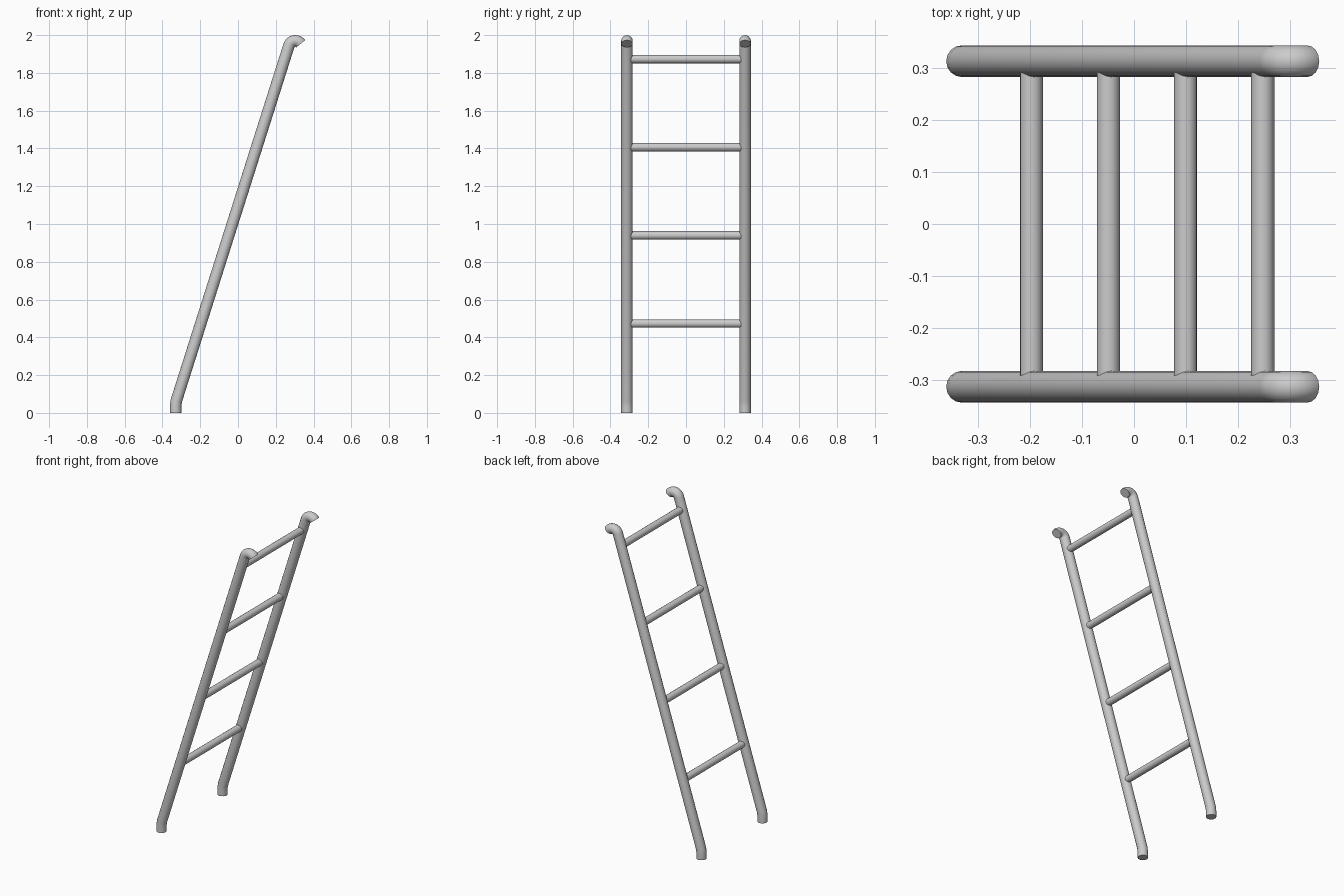
import bpy
import math

if "Cube" in bpy.data.objects:
    bpy.data.objects.remove(bpy.data.objects["Cube"])

RAIL_R, RUNG_R, RAIL_Y = 0.0305, 0.0222, 0.3125
LEAN = 0.148 / 0.4667          # x gained per unit of height


def lean_x(z):
    return -0.197 + (z - 0.473) * LEAN


def tube(name, points, radius):
    """Capped round tube swept along a point path, converted to a mesh."""
    curve = bpy.data.curves.new(name, 'CURVE')
    curve.dimensions = '3D'
    curve.bevel_depth = radius
    curve.bevel_resolution = 6
    curve.use_fill_caps = True
    spline = curve.splines.new('POLY')
    spline.points.add(len(points) - 1)
    for p, co in zip(spline.points, points):
        p.co = (*co, 1)
    obj = bpy.data.objects.new(name, curve)
    bpy.context.collection.objects.link(obj)
    bpy.ops.object.select_all(action='DESELECT')
    obj.select_set(True)
    bpy.context.view_layer.objects.active = obj
    bpy.ops.object.convert(target='MESH')
    bpy.ops.object.shade_smooth_by_angle(angle=math.radians(40))
    return bpy.context.object


# Rail path: upright foot, leaning shaft, hooked top
path = [(-0.33, 0.0), (-0.33, 0.04), (lean_x(0.065), 0.065)]
cx, cz, r = 0.303, 1.9345, 0.035
start, end = 180 - math.degrees(math.atan(LEAN)), 34
for i in range(13):
    a = math.radians(start + (end - start) * i / 12)
    path.append((cx + r * math.cos(a), cz + r * math.sin(a)))

# Side rails
for side, y in (("front", -RAIL_Y), ("back", RAIL_Y)):
    tube(f"{side}_rail", [(x, y, z) for x, z in path], RAIL_R)

# Rungs, ends buried in the rails
for i in range(4):
    z = 0.473 + i * 0.4667
    tube(f"rung_{i + 1}", [(lean_x(z), -0.3, z), (lean_x(z), 0.3, z)], RUNG_R)
